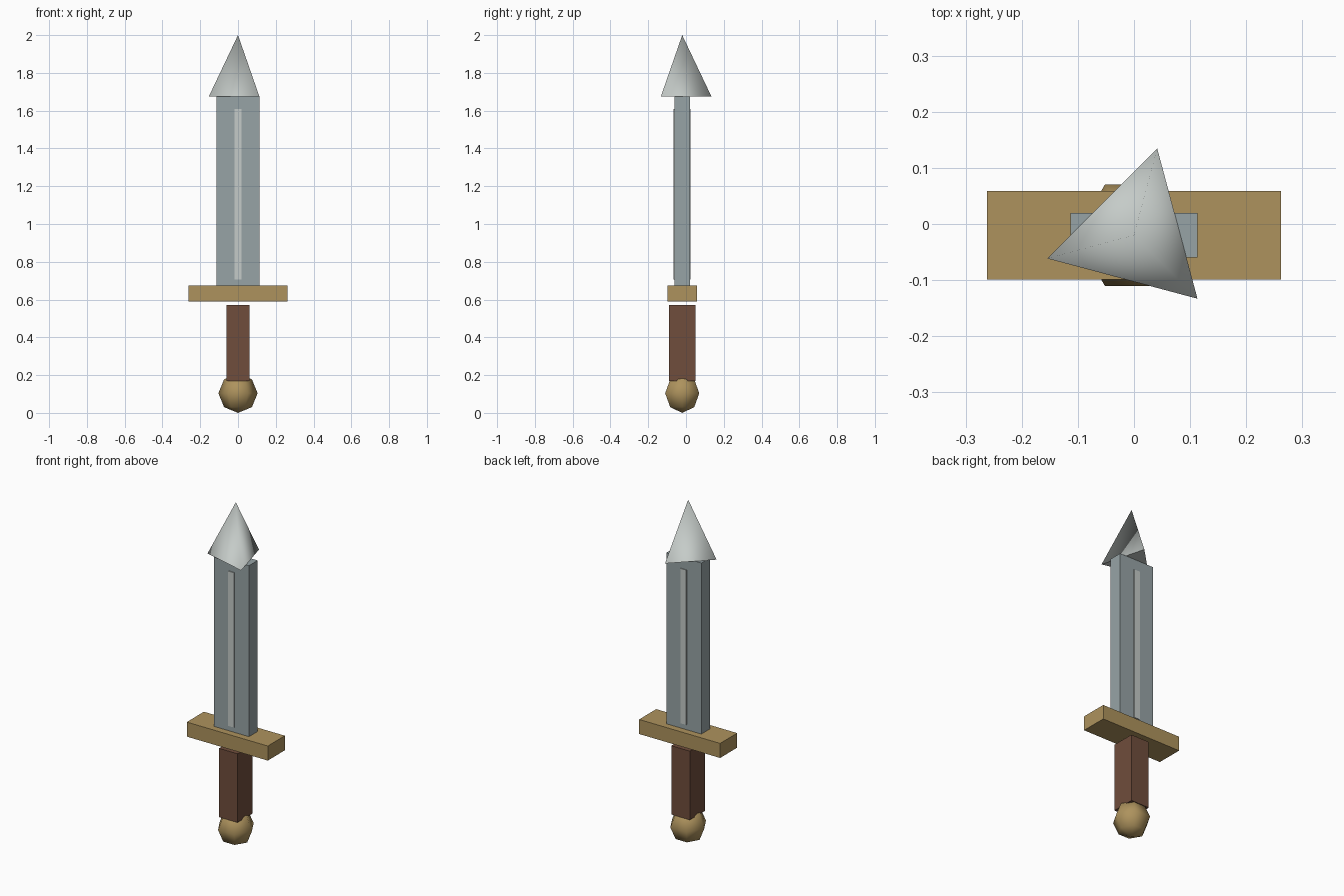
import bpy
import math

if "Cube" in bpy.data.objects:
    bpy.data.objects.remove(bpy.data.objects["Cube"])

CY = -0.02  # sword axis sits slightly forward of the origin


def material(name, rgb):
    m = bpy.data.materials.new(name)
    m.diffuse_color = (*rgb, 1.0)
    m.use_nodes = True
    m.node_tree.nodes["Principled BSDF"].inputs["Base Color"].default_value = m.diffuse_color
    return m


steel = material("steel", (0.31, 0.37, 0.38))
bright = material("bright_steel", (0.56, 0.60, 0.58))
gold = material("gold", (0.42, 0.29, 0.11))
leather = material("leather", (0.16, 0.075, 0.045))


def finish(name, mat):
    ob = bpy.context.object
    ob.name = name
    ob.data.materials.append(mat)
    return ob


def box(name, half_x, half_y, z0, z1, mat):
    bpy.ops.mesh.primitive_cube_add(size=1, location=(0, CY, (z0 + z1) / 2))
    ob = finish(name, mat)
    ob.scale = (2 * half_x, 2 * half_y, z1 - z0)
    bpy.ops.object.transform_apply(location=False, rotation=False, scale=True)
    return ob


# Blade with a raised central ridge showing on both faces
box("blade", 0.113, 0.04, 0.675, 1.675, steel)
box("blade_ridge", 0.019, 0.045, 0.705, 1.61, bright)

# Crossguard and grip, with a small gap between them
box("crossguard", 0.262, 0.079, 0.59, 0.675, gold)
box("grip", 0.06, 0.07, 0.17, 0.572, leather)

# Three-sided tip, softly shaded around the sides
bpy.ops.mesh.primitive_cone_add(vertices=3, radius1=0.16, radius2=0, depth=0.325,
                                location=(0, CY, 1.8375))
tip = finish("blade_tip", bright)
first = tip.data.vertices[0].co
turn = math.radians(75) - math.atan2(first.y, first.x)
tip.rotation_euler.z = turn
for p in tip.data.polygons:
    p.use_smooth = p.normal.z > -0.9
    if not p.use_smooth:
        for key in p.edge_keys:
            for e in tip.data.edges:
                if e.key == key:
                    e.use_edge_sharp = True

# Low-poly pommel
bpy.ops.mesh.primitive_uv_sphere_add(segments=6, ring_count=4, radius=0.104,
                                     location=(0, CY, 0.104))
pommel = finish("pommel", gold)
far = max(pommel.data.vertices, key=lambda v: math.hypot(v.co.x, v.co.y)).co
pommel.rotation_euler.z = -math.atan2(far.y, far.x)
bpy.ops.object.shade_smooth()
